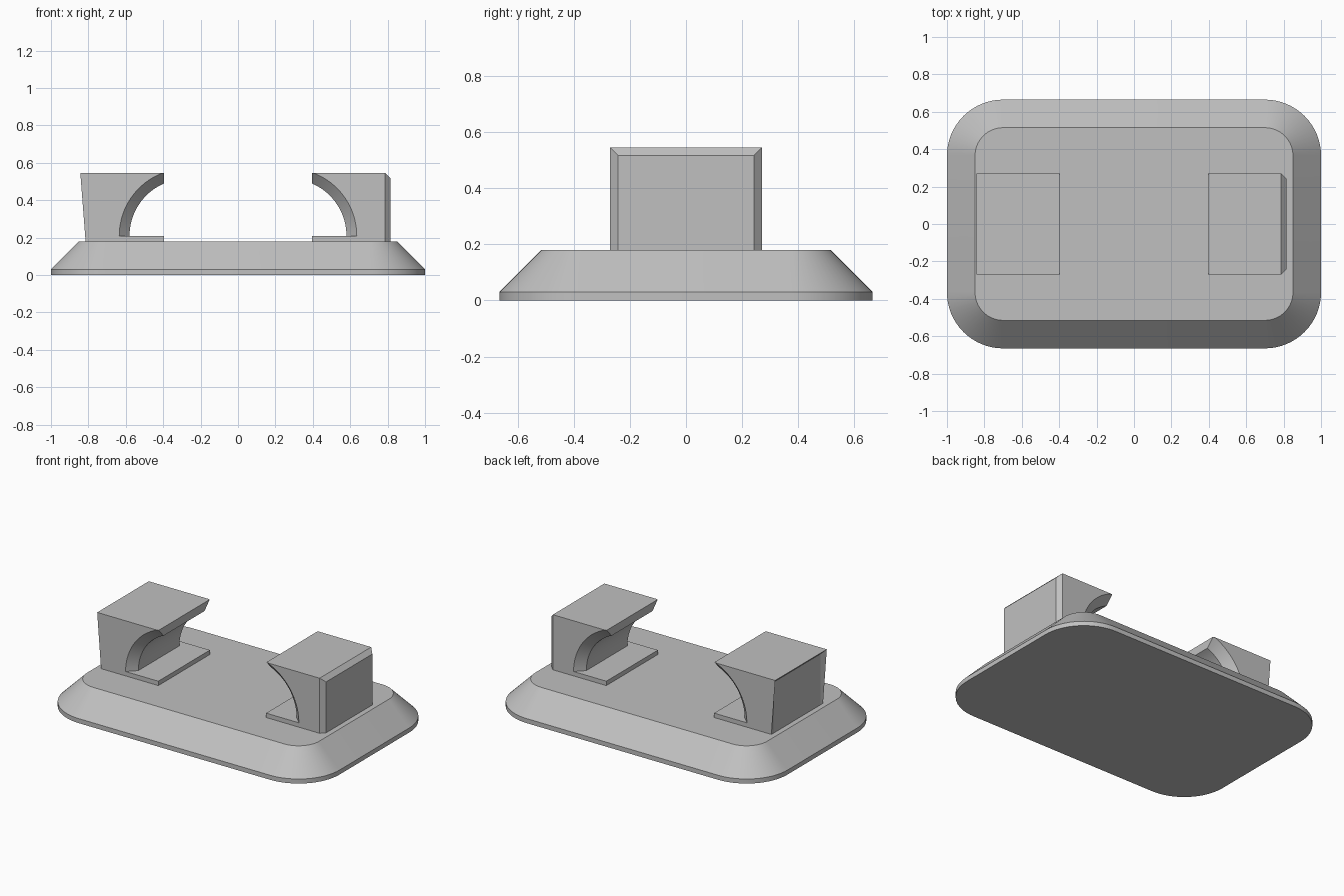
import bpy, bmesh
from math import sin, cos, pi, radians

cube = bpy.data.objects.get("Cube")
if cube:
    bpy.data.objects.remove(cube, do_unlink=True)

grey = bpy.data.materials.new("plain_grey")
grey.use_nodes = True
colour = (0.53, 0.53, 0.53, 1)
grey.diffuse_color = colour
grey.node_tree.nodes["Principled BSDF"].inputs["Base Color"].default_value = colour


def finish(bm, name):
    bmesh.ops.recalc_face_normals(bm, faces=bm.faces)
    mesh = bpy.data.meshes.new(name)
    bm.to_mesh(mesh)
    bm.free()
    mesh.materials.append(grey)
    obj = bpy.data.objects.new(name, mesh)
    bpy.context.collection.objects.link(obj)
    return obj


def loft(rings, name):
    """Skin a stack of equal-length rings and cap both ends."""
    bm = bmesh.new()
    rows = [[bm.verts.new(p) for p in ring] for ring in rings]
    n = len(rows[0])
    for a, b in zip(rows, rows[1:]):
        for i in range(n):
            j = (i + 1) % n
            bm.faces.new((a[i], a[j], b[j], b[i]))
    bm.faces.new(rows[0])
    bm.faces.new(rows[-1])
    return finish(bm, name)


def select_only(obj):
    bpy.ops.object.select_all(action='DESELECT')
    obj.select_set(True)
    bpy.context.view_layer.objects.active = obj


def smooth(obj):
    select_only(obj)
    bpy.ops.object.shade_smooth_by_angle(angle=radians(20))


# Base: rounded slab with a sloping rim
def rounded_ring(radius, z, steps=16):
    ring = []
    for k, (sx, sy) in enumerate(((1, 1), (-1, 1), (-1, -1), (1, -1))):
        for i in range(steps + 1):
            a = (k + i / steps) * pi / 2
            ring.append((sx * 0.7 + radius * cos(a), sy * 0.365 + radius * sin(a), z))
    return ring


base = loft([rounded_ring(0.3, 0), rounded_ring(0.3, 0.03), rounded_ring(0.15, 0.18)], "base")
smooth(base)


# Cradle block: box with its outer edges chamfered
def cradle_block(side, name):
    inner, outer = 0.395, 0.815
    bm = bmesh.new()
    bmesh.ops.create_cube(bm, size=1)
    for v in bm.verts:
        v.co.x = side * (outer if v.co.x > 0 else inner)
        v.co.y *= 0.54
        v.co.z = 0.545 if v.co.z > 0 else 0.18
    edges = [e for e in bm.edges
             if all(abs(v.co.x) > 0.8 for v in e.verts)
             and any(v.co.z > 0.5 for v in e.verts)]
    bmesh.ops.bevel(bm, geom=edges, offset=0.028, segments=1, affect='EDGES')
    return finish(bm, name)


# Round opening that flares out at the front and back
def opening_ring(side, radius, y, steps=48):
    return [(side * (0.275 + radius * cos(pi * i / steps)), y,
             0.209 + radius * sin(pi * i / steps)) for i in range(steps + 1)]


for side, name in ((1, "left_cradle"), (-1, "right_cradle")):
    cradle = cradle_block(side, name)
    sections = ((0.38, -0.29), (0.305, -0.215), (0.305, 0.215), (0.38, 0.29))
    cutter = loft([opening_ring(side, r, y) for r, y in sections], name + "_cutter")
    cutter.hide_render = True
    cut = cradle.modifiers.new("opening", 'BOOLEAN')
    cut.operation = 'DIFFERENCE'
    cut.solver = 'EXACT'
    cut.object = cutter
    select_only(cradle)
    bpy.ops.object.modifier_apply(modifier=cut.name)
    bpy.data.objects.remove(cutter, do_unlink=True)
    smooth(cradle)
